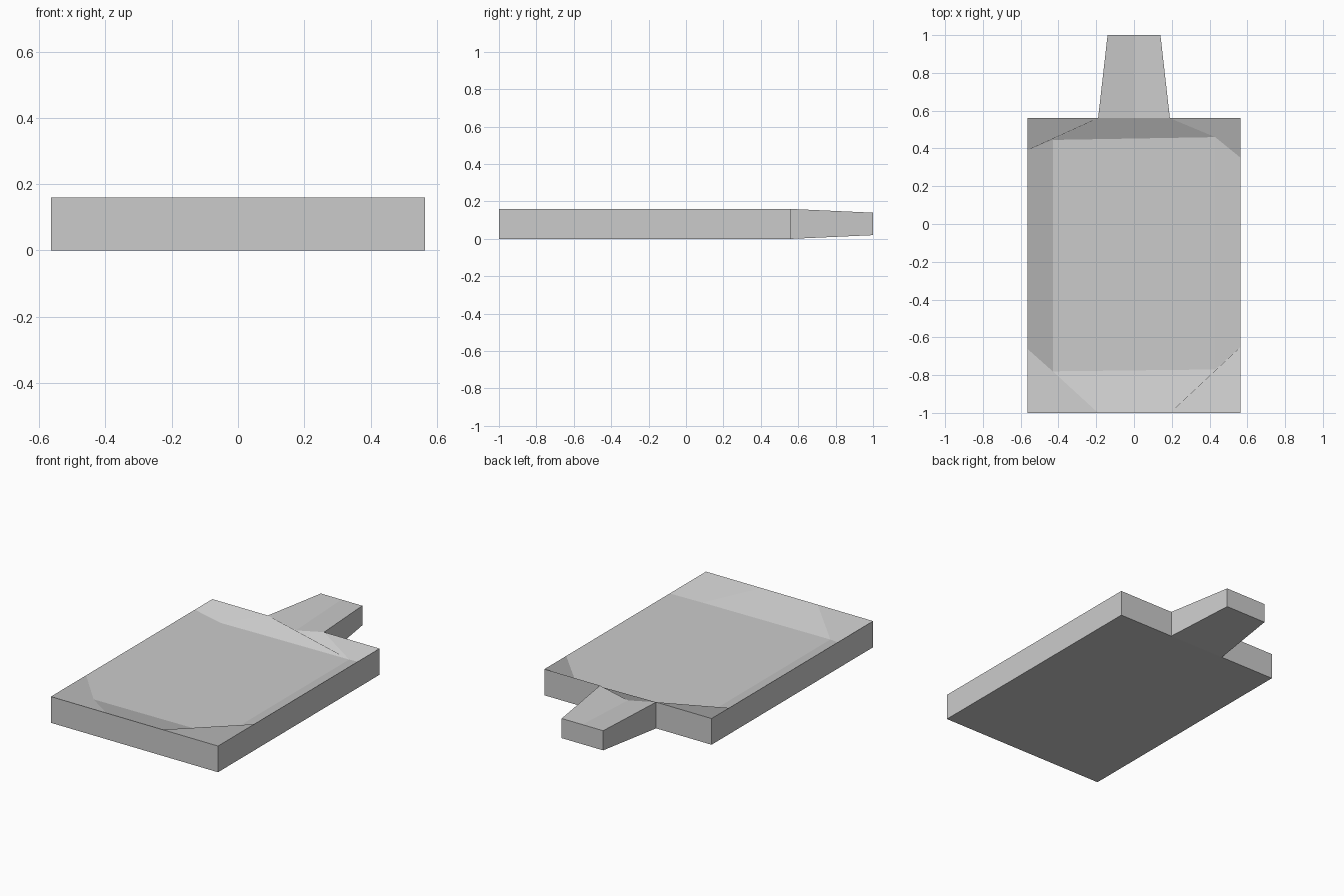
import bpy
import bmesh

cube = bpy.data.objects.get("Cube")
if cube:
    bpy.data.objects.remove(cube)

W, FRONT, BACK, TIP = 0.565, -1.0, 0.56, 1.0
TOP, FLOOR = 0.16, 0.095
NECK, END = 0.19, 0.14

grey = bpy.data.materials.new("plain_grey")
grey.use_nodes = True
colour = (0.6, 0.6, 0.6, 1)
grey.diffuse_color = colour
grey.node_tree.nodes["Principled BSDF"].inputs["Base Color"].default_value = colour

bm = bmesh.new()


def face(*points):
    return bm.faces.new([bm.verts.new(p) for p in points])


# Corner points: outer corner, end-edge point, side-edge point, basin floor point
def corner(sx, end_y, side_y, floor_y):
    return ((sx * W, end_y, TOP), (sx * NECK, end_y, TOP),
            (sx * W, side_y, TOP), (sx * 0.43, floor_y, FLOOR))


corners = {
    (-1, -1): corner(-1, FRONT, -0.66, -0.78),
    (1, -1): corner(1, FRONT, -0.65, -0.77),
    (-1, 1): corner(-1, BACK, 0.39, 0.445),
    (1, 1): corner(1, BACK, 0.35, 0.46),
}

# Corner facets folding down into the basin
for (sx, sy), (o, a, b, f) in corners.items():
    if sx * sy > 0:
        face(o, a, f, b)
    else:
        face(a, f, b, o)

# Basin floor and its sloping sides
fl, fr, bl, br = (corners[k] for k in ((-1, -1), (1, -1), (-1, 1), (1, 1)))
dip = (0, BACK, 0.12)
face(fl[3], fr[3], br[3], bl[3])
face(fl[1], fr[1], fr[3], fl[3])
face(fl[2], fl[3], bl[3], bl[2])
face(fr[2], br[2], br[3], fr[3])
face(bl[3], br[3], br[1], dip, bl[1])


def low(p, z=0):
    return (p[0], p[1], z)


# Outer walls
face(low(fl[0]), low(fr[0]), fr[0], fr[1], fl[1], fl[0])
for f, b in ((fl, bl), (fr, br)):
    face(low(f[0]), low(b[0]), b[0], b[2], f[2], f[0])
    face(low(b[0]), low(b[1]), b[1], b[0])

# Tapered handle
tl, tr, tm = (-END, TIP, 0.14), (END, TIP, 0.14), (0, TIP, 0.14)
face(bl[1], dip, tm, tl)
face(dip, br[1], tr, tm)
face(low(tl, 0.02), low(tr, 0.02), tr, tm, tl)
face(low(bl[1]), low(tl, 0.02), tl, bl[1])
face(low(br[1]), low(tr, 0.02), tr, br[1])
face(low(bl[1]), low(br[1]), low(tr, 0.02), low(tl, 0.02))

# Flat underside
face(*(low(p) for p in (fl[0], fr[0], br[0], br[1], bl[1], bl[0])))

bmesh.ops.remove_doubles(bm, verts=bm.verts, dist=0.0005)
bmesh.ops.recalc_face_normals(bm, faces=bm.faces)

mesh = bpy.data.meshes.new("handled_board")
bm.to_mesh(mesh)
bm.free()
mesh.materials.append(grey)
board = bpy.data.objects.new("handled_board", mesh)
bpy.context.collection.objects.link(board)
